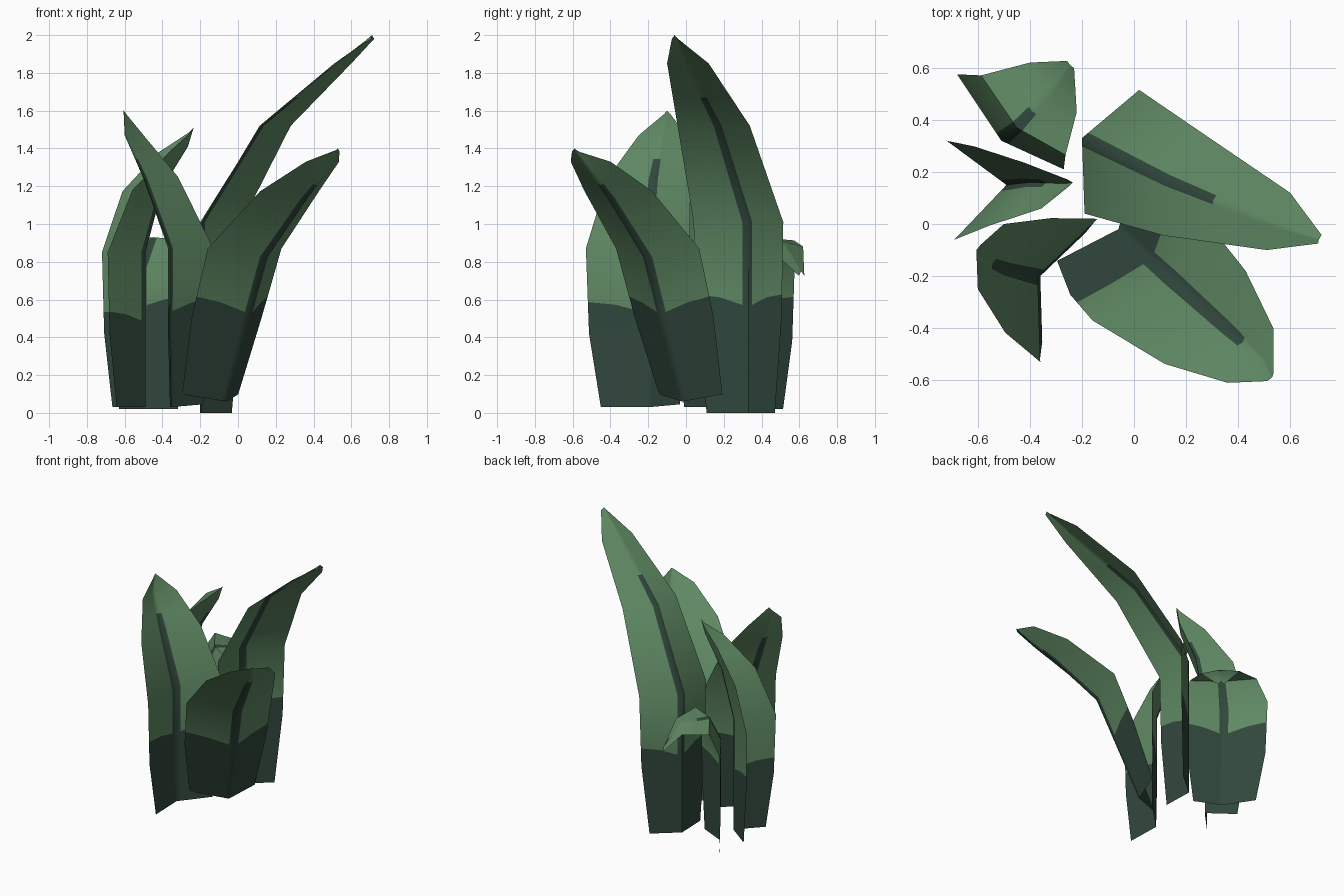
import bpy, bmesh, math
from mathutils import Vector

if "Cube" in bpy.data.objects:
    bpy.data.objects.remove(bpy.data.objects["Cube"])


def material(name, colour):
    m = bpy.data.materials.new(name)
    m.diffuse_color = (*colour, 1)
    m.use_nodes = True
    m.node_tree.nodes["Principled BSDF"].inputs["Base Color"].default_value = m.diffuse_color
    return m


GREEN = material("leaf green", (0.115, 0.25, 0.125))
DARK = material("dark leaf green", (0.03, 0.063, 0.045))

COLUMNS = (-1, -0.55, -0.11, 0, 0.11, 0.55, 1)       # across the blade
WAVE = (0.05, 0.02, -0.06, 0.0, -0.06, 0.02, 0.05)   # wavy edge of the dark foot
STRIPE_END = 3.45                                    # row where the midrib stripe stops


def leaf(name, spine, wide_l, wide_r, top_l, top_r, foot):
    """Folded blade: six spine points, edge offsets at the widest and upper rows."""
    spine = [Vector(p) for p in spine]

    def edge_offsets(wide, top):
        w, t = Vector(wide), Vector(top)
        return [w * 0.76, w * 0.95, w, (w + t) * 0.55, t, t * 0.15 - Vector((0, 0, 0.02))]

    left, right = edge_offsets(wide_l, top_l), edge_offsets(wide_r, top_r)

    def point(u, t):
        side = left if u < 0 else right
        i = min(int(t), 4)
        f = t - i
        return spine[i].lerp(spine[i + 1], f) + side[i].lerp(side[i + 1], f) * abs(u)

    bm = bmesh.new()
    rows = (0, 1, foot, 2, 3, STRIPE_END, 4, 5)
    grid = [[bm.verts.new(point(u, t + (w if t == foot else 0)))
             for u, w in zip(COLUMNS, WAVE)] for t in rows]
    for r in range(len(rows) - 1):
        for c in range(len(COLUMNS) - 1):
            f = bm.faces.new((grid[r][c], grid[r][c + 1], grid[r + 1][c + 1], grid[r + 1][c]))
            stripe = c in (2, 3) and rows[r] < STRIPE_END
            f.material_index = 1 if rows[r] < foot or stripe else 0
    mesh = bpy.data.meshes.new(name)
    bm.to_mesh(mesh)
    bm.free()
    mesh.materials.append(GREEN)
    mesh.materials.append(DARK)
    ob = bpy.data.objects.new(name, mesh)
    bpy.context.collection.objects.link(ob)
    bpy.context.view_layer.objects.active = ob
    ob.select_set(True)
    bpy.ops.object.shade_smooth_by_angle(angle=math.radians(50))
    ob.select_set(False)


# Tallest leaf, leaning right
leaf("tall_leaf",
     [(-.2, .33, 0), (-.2, .33, .5), (-.2, .33, 1.01), (.12, .17, 1.52), (.53, 0, 1.85), (.71, -.06, 2)],
     (.01, -.29, 0), (.22, .185, 0), (-.02, -.1, 0), (.07, .12, 0), 1.2)

# Broad leaf at the front right
leaf("front_right_leaf",
     [(-.06, -.02, .06), (.05, -.12, .46), (.15, -.21, .82), (.36, -.4, 1.13), (.49, -.52, 1.3), (.53, -.59, 1.4)],
     (-.31, -.16, .05), (.08, .28, .05), (-.13, -.09, .03), (.045, .12, .03), 1.25)

# Front left leaf, leaning left
leaf("front_left_leaf",
     [(-.36, -.2, .03), (-.37, -.2, .42), (-.37, -.2, .87), (-.5, -.17, 1.24), (-.6, -.13, 1.47), (-.605, -.1, 1.6)],
     (.01, -.33, 0), (.23, .22, .02), (0, -.12, 0), (.1, .13, 0), 1.32)

# Left leaf, bending inwards
leaf("left_leaf",
     [(-.49, .15, .03), (-.49, .15, .42), (-.49, .15, .85), (-.4, .16, 1.19), (-.265, .155, 1.41), (-.235, .16, 1.51)],
     (-.2, -.21, 0), (-.23, .17, 0), (-.09, -.095, -.02), (-.155, .08, -.03), 1.22)

# Short back leaf, folding over at the top
leaf("back_leaf",
     [(-.5, .32, .02), (-.51, .32, .38), (-.51, .32, .77), (-.45, .37, .93), (-.32, .51, .91), (-.245, .61, .75)],
     (-.17, .255, 0), (.24, -.11, 0), (-.08, .11, -.03), (.1, -.08, -.03), 1.55)
